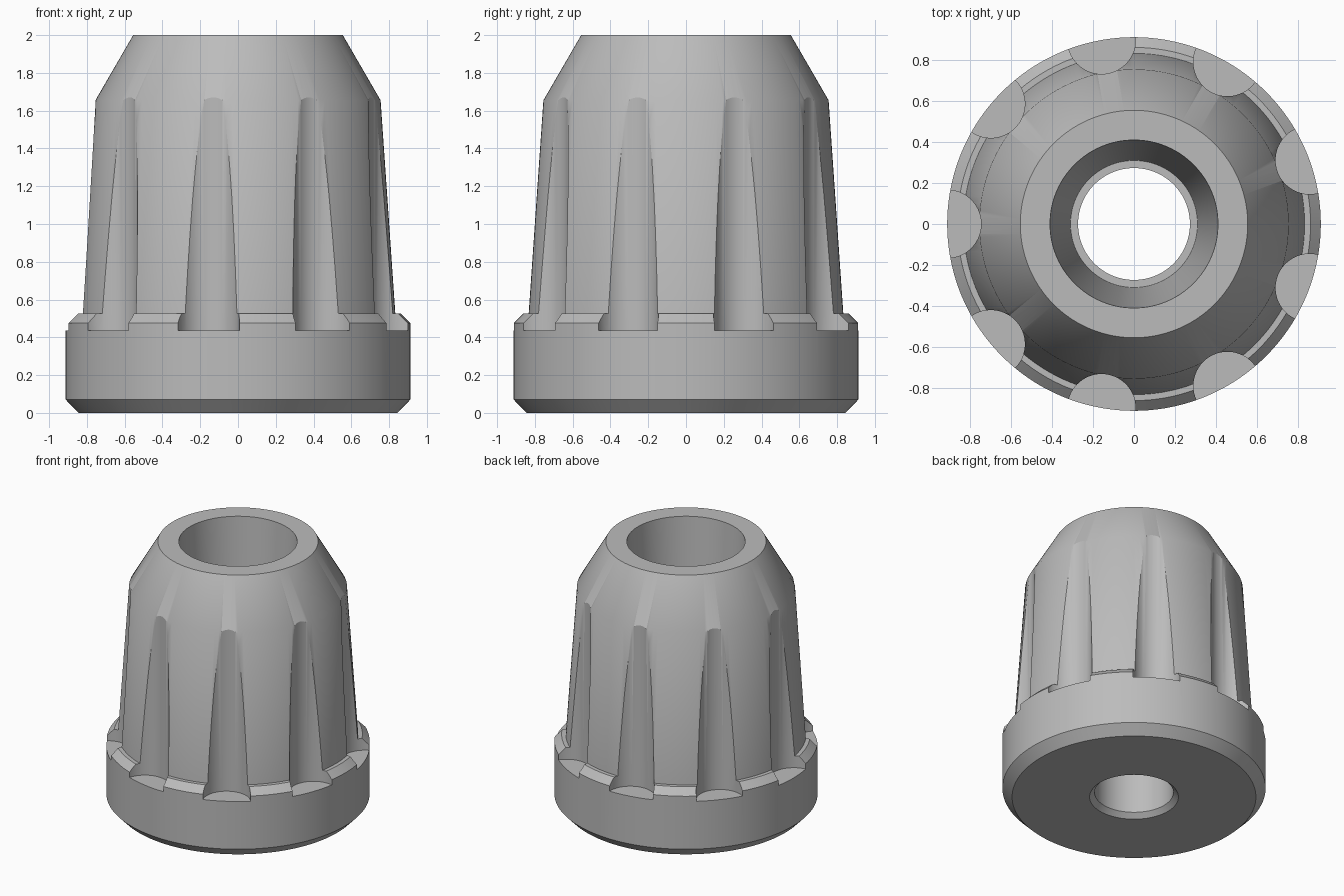
import bpy, bmesh, math
from mathutils import Matrix

cube = bpy.data.objects.get("Cube")
if cube:
    bpy.data.objects.remove(cube, do_unlink=True)

SIDES = 144
FLUTES = 9
FLUTE_RADIUS, FLUTE_CENTRE, FLUTE_FLOOR = 0.166, 0.912, 0.435

grey = bpy.data.materials.new("plain grey")
grey.use_nodes = True
colour = (0.5, 0.5, 0.5, 1)
grey.diffuse_color = colour
grey.node_tree.nodes["Principled BSDF"].inputs["Base Color"].default_value = colour


def make_object(name, bm):
    bmesh.ops.recalc_face_normals(bm, faces=bm.faces)
    mesh = bpy.data.meshes.new(name)
    bm.to_mesh(mesh)
    bm.free()
    obj = bpy.data.objects.new(name, mesh)
    bpy.context.collection.objects.link(obj)
    mesh.materials.append(grey)
    return obj


def lathe(name, profile):
    """Revolve a closed (radius, height) profile around z."""
    bm = bmesh.new()
    rings = []
    for r, z in profile:
        rings.append([bm.verts.new((r * math.cos(i * math.tau / SIDES),
                                    r * math.sin(i * math.tau / SIDES), z))
                      for i in range(SIDES)])
    for a, b in zip(rings, rings[1:] + rings[:1]):
        for i in range(SIDES):
            j = (i + 1) % SIDES
            bm.faces.new((a[i], a[j], b[j], b[i]))
    return make_object(name, bm)


# Knob: chamfered base, collar, tapered grip, conical shoulder, stepped bore
knob = lathe("fluted_knob", [
    (0.845, 0), (0.912, 0.07), (0.912, 0.475), (0.862, 0.525), (0.833, 0.525),
    (0.755, 1.655), (0.555, 2.0), (0.41, 2.0), (0.31, 0.4),
    (0.273, 0.4), (0.273, 0.035), (0.308, 0),
])

# Vertical round flutes around the grip
bm = bmesh.new()
top = 1.85
for k in range(FLUTES):
    angle = math.pi + k * math.tau / FLUTES
    place = Matrix.Translation((FLUTE_CENTRE * math.cos(angle),
                                FLUTE_CENTRE * math.sin(angle),
                                (top + FLUTE_FLOOR) / 2))
    bmesh.ops.create_cone(bm, cap_ends=True, segments=64, radius1=FLUTE_RADIUS,
                          radius2=FLUTE_RADIUS, depth=top - FLUTE_FLOOR,
                          matrix=place @ Matrix.Rotation(angle, 4, "Z"))
cutter = make_object("flute_cutters", bm)
cutter.hide_render = True

cut = knob.modifiers.new("flutes", "BOOLEAN")
cut.operation = "DIFFERENCE"
cut.solver = "EXACT"
cut.object = cutter

bpy.ops.object.select_all(action="DESELECT")
knob.select_set(True)
bpy.context.view_layer.objects.active = knob
bpy.ops.object.modifier_apply(modifier=cut.name)
bpy.data.objects.remove(cutter, do_unlink=True)
bpy.ops.object.shade_smooth_by_angle(angle=math.radians(30))
